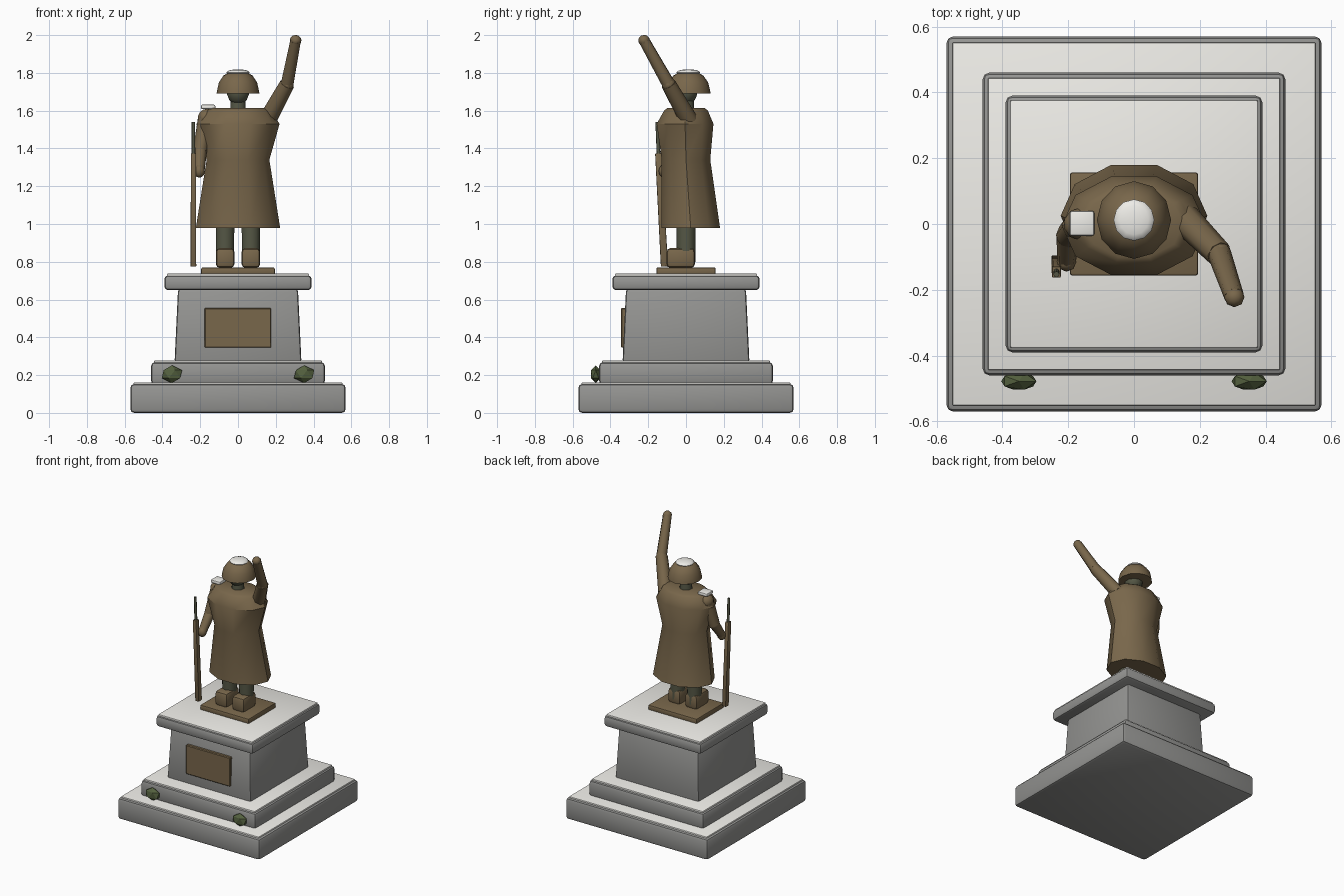
import bpy, bmesh
from math import cos, sin, pi, radians
from mathutils import Vector, Matrix

if "Cube" in bpy.data.objects:
    bpy.data.objects.remove(bpy.data.objects["Cube"])


def mat(name, rgb):
    m = bpy.data.materials.new(name)
    m.diffuse_color = (*rgb, 1)
    m.use_nodes = True
    m.node_tree.nodes["Principled BSDF"].inputs["Base Color"].default_value = m.diffuse_color
    return m


STONE = mat("stone", (0.30, 0.30, 0.29))
SNOW = mat("snow", (0.85, 0.84, 0.80))
BRONZE = mat("bronze", (0.19, 0.135, 0.07))
PATINA = mat("patina", (0.09, 0.095, 0.06))
GREEN = mat("foliage", (0.09, 0.12, 0.05))


def finish(name, bm, material, angle=35):
    bmesh.ops.recalc_face_normals(bm, faces=bm.faces)
    me = bpy.data.meshes.new(name)
    bm.to_mesh(me)
    bm.free()
    me.materials.append(material)
    if angle:
        me.shade_smooth()
        me.set_sharp_from_angle(angle=radians(angle))
    ob = bpy.data.objects.new(name, me)
    bpy.context.collection.objects.link(ob)
    return ob


def box(name, lo, hi, material, bevel=0.0, taper=1.0, segments=2):
    """Box between two corners, optionally tapered to the top and bevelled."""
    lo, hi = Vector(lo), Vector(hi)
    bm = bmesh.new()
    bmesh.ops.create_cube(bm, size=1)
    c, s = (lo + hi) / 2, hi - lo
    for v in bm.verts:
        k = taper if v.co.z > 0 else 1
        v.co = c + Vector((v.co.x * s.x * k, v.co.y * s.y * k, v.co.z * s.z))
    if bevel:
        bmesh.ops.bevel(bm, geom=bm.edges[:], offset=bevel, segments=segments,
                        profile=0.5, affect='EDGES')
    return finish(name, bm, material)


def loft(name, rings, sides, material, angle=40):
    """Closed elliptical loft; each ring is (z, rx, ry, centre_y)."""
    bm = bmesh.new()
    loops = [[bm.verts.new((rx * cos(2 * pi * i / sides),
                            cy + ry * sin(2 * pi * i / sides), z))
              for i in range(sides)] for z, rx, ry, cy in rings]
    for a, b in zip(loops, loops[1:]):
        for i in range(sides):
            j = (i + 1) % sides
            bm.faces.new((a[i], a[j], b[j], b[i]))
    bm.faces.new(loops[0])
    bm.faces.new(loops[-1])
    return finish(name, bm, material, angle)


def limb(name, a, b, r1, r2, material, sides=8):
    """Tapered cylinder from point a to point b."""
    a, b = Vector(a), Vector(b)
    d = b - a
    bm = bmesh.new()
    m = Matrix.Translation((a + b) / 2) @ d.to_track_quat('Z', 'Y').to_matrix().to_4x4()
    bmesh.ops.create_cone(bm, cap_ends=True, segments=sides, radius1=r1,
                          radius2=r2, depth=d.length, matrix=m)
    return finish(name, bm, material, 50)


def ball(name, c, scale, material, u=10, v=7, angle=50):
    bm = bmesh.new()
    m = Matrix.Translation(c) @ Matrix.Diagonal((*scale, 1))
    bmesh.ops.create_uvsphere(bm, u_segments=u, v_segments=v, radius=1, matrix=m)
    return finish(name, bm, material, angle)


def slab(name, half, z0, z1, material, bevel):
    return box(name, (-half, -half, z0), (half, half, z1), material, bevel)


# Stepped stone pedestal with thin snow covers
for part, half, z0, z1, inset in (("base_step", 0.57, 0, 0.153, 0.018),
                                  ("upper_step", 0.46, 0.15, 0.268, 0.016),
                                  ("pedestal_cap", 0.39, 0.65, 0.728, 0.014)):
    slab(part, half, z0, z1, STONE, 0.02)
    slab(part + "_snow", half - inset, z1 - 0.012, z1 + 0.009, SNOW, 0.004)
box("pedestal_block", (-0.336, -0.336, 0.265), (0.336, 0.336, 0.655), STONE, 0.015, 0.945)
box("plaque", (-0.178, -0.344, 0.345), (0.176, -0.30, 0.556), BRONZE, 0.005, segments=1)
box("statue_plinth", (-0.195, -0.157, 0.73), (0.195, 0.157, 0.77), BRONZE, 0.008)

# Small shrubs on the front step
for side, s in (("left", -1), ("right", 1)):
    bm = bmesh.new()
    bmesh.ops.create_icosphere(bm, subdivisions=1, radius=1, matrix=Matrix.Translation(
        (s * 0.35, -0.478, 0.205)) @ Matrix.Diagonal((0.06, 0.03, 0.047, 1)))
    finish(side + "_shrub", bm, GREEN, 0)

# Legs and boots
for side, s in (("left", 1), ("right", -1)):
    limb(side + "_leg", (s * 0.068, 0, 0.80), (s * 0.068, 0, 1.08), 0.049, 0.052, PATINA, 10)
    box(side + "_boot", (s * 0.068 - 0.049, -0.103, 0.768),
        (s * 0.068 + 0.049, 0.047, 0.872), BRONZE, 0.02)

# Greatcoat: hem, waist, chest, shoulders
loft("coat", [(0.98, 0.223, 0.163, 0.025), (1.34, 0.166, 0.135, 0.0),
              (1.53, 0.22, 0.158, -0.005), (1.60, 0.175, 0.122, 0.0),
              (1.613, 0.15, 0.105, 0.0)], 10, BRONZE)

# Head and helmet
limb("neck", (0, 0, 1.58), (0, 0, 1.67), 0.045, 0.04, PATINA, 10)
ball("head", (0, -0.005, 1.70), (0.062, 0.066, 0.07), PATINA)
loft("helmet", [(1.69, 0.10, 0.105, 0.012), (1.692, 0.113, 0.118, 0.012),
                (1.71, 0.11, 0.115, 0.012), (1.75, 0.101, 0.105, 0.012),
                (1.785, 0.078, 0.08, 0.012), (1.803, 0.05, 0.05, 0.012),
                (1.81, 0.012, 0.012, 0.012)], 12, BRONZE)
ball("helmet_snow", (0, 0.012, 1.802), (0.062, 0.063, 0.017), SNOW, 12, 8)

# Raised arm
shoulder, elbow, hand = (0.155, 0.015, 1.55), (0.26, -0.092, 1.74), (0.305, -0.222, 1.972)
limb("raised_upper_arm", shoulder, elbow, 0.048, 0.04, BRONZE)
ball("raised_elbow", elbow, (0.037, 0.037, 0.037), BRONZE)
limb("raised_forearm", elbow, hand, 0.036, 0.03, BRONZE)
ball("raised_hand", hand, (0.031, 0.031, 0.029), BRONZE, 8, 6)

# Lowered arm holding the rifle
shoulder, elbow, hand = (-0.165, 0, 1.56), (-0.2, -0.035, 1.39), (-0.205, -0.115, 1.28)
ball("lowered_shoulder", shoulder, (0.05, 0.05, 0.05), BRONZE)
limb("lowered_upper_arm", shoulder, elbow, 0.047, 0.038, BRONZE)
ball("lowered_elbow", elbow, (0.037, 0.037, 0.037), BRONZE)
limb("lowered_forearm", elbow, hand, 0.036, 0.028, BRONZE)
ball("lowered_hand", hand, (0.03, 0.03, 0.035), BRONZE, 8, 6)
box("shoulder_snow", (-0.196, -0.036, 1.608), (-0.12, 0.04, 1.632), SNOW, 0.008)

# Rifle, leaning slightly forward
stock = box("rifle_stock", (-0.015, -0.019, 0), (0.015, 0.019, 0.60), BRONZE, 0.004, 0.9)
stock.location = (-0.236, -0.114, 0.775)
stock.rotation_euler.x = radians(3.1)
limb("rifle_barrel", (-0.236, -0.144, 1.34), (-0.236, -0.153, 1.54), 0.01, 0.009, PATINA)
